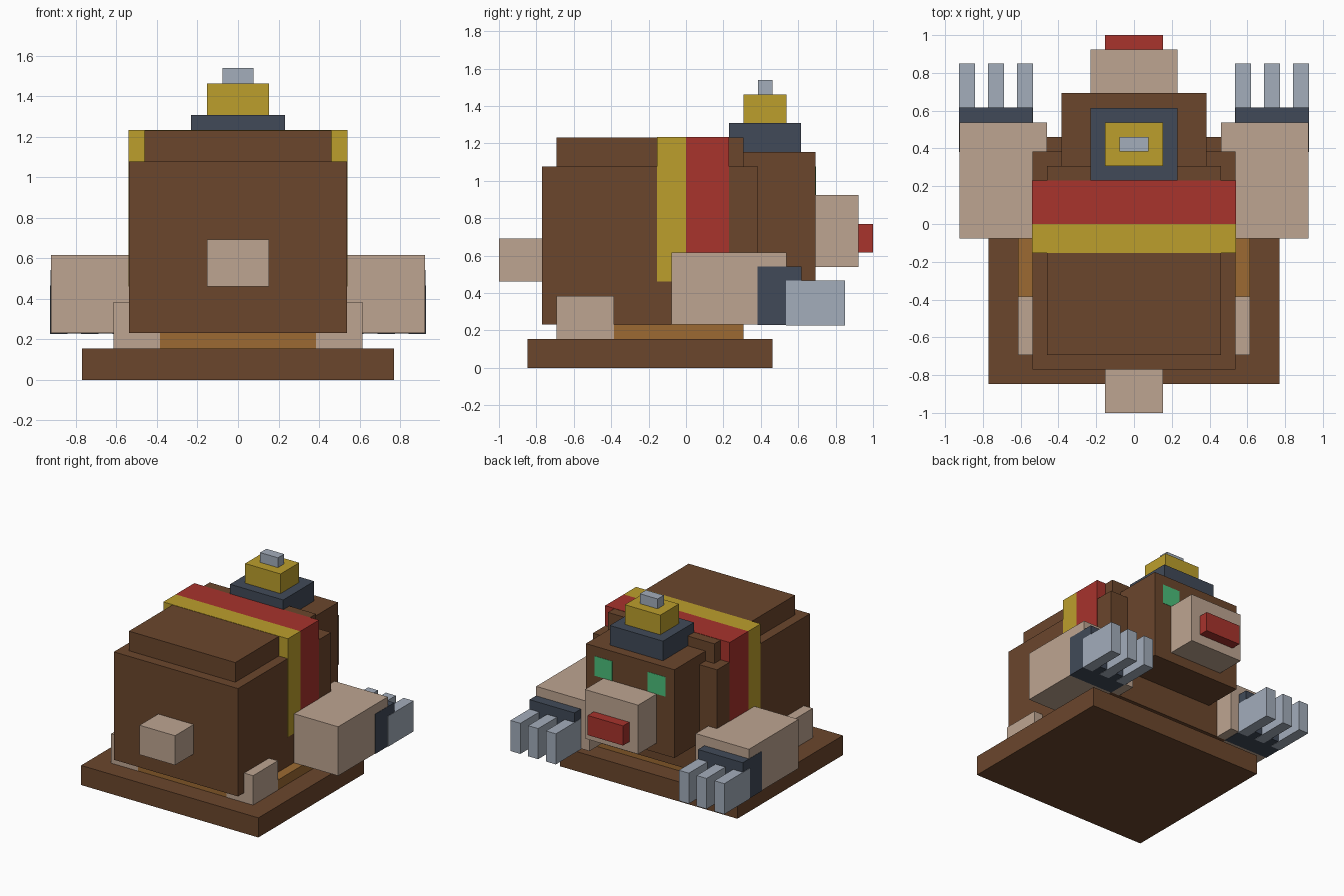
import bpy
from mathutils import Vector

if "Cube" in bpy.data.objects:
    bpy.data.objects.remove(bpy.data.objects["Cube"], do_unlink=True)

U = 1 / 13      # one block of the grid the model is built on
E = 0.03        # small outset that keeps overlapping faces apart


def material(name, hex_code):
    rgb = [int(hex_code[i:i + 2], 16) / 255 for i in (0, 2, 4)]
    linear = [c / 12.92 if c <= 0.04045 else ((c + 0.055) / 1.055) ** 2.4 for c in rgb]
    m = bpy.data.materials.new(name)
    m.use_nodes = True
    m.diffuse_color = (*linear, 1)
    m.node_tree.nodes["Principled BSDF"].inputs["Base Color"].default_value = (*linear, 1)
    return m


brown = material("brown fur", "6B462C")
beige = material("beige skin", "BEA591")
gold = material("gold", "BC9F2C")
red = material("red", "A8332C")
slate = material("dark slate", "414A58")
steel = material("pale steel", "A3ADBB")
ochre = material("ochre", "9C6A32")
green = material("green", "4BBE7A")


def box(name, mat, x, y, z, grow=0.0):
    """Box from (min, max) ranges in blocks, optionally grown on all sides."""
    low = Vector((x[0], y[0], z[0])) - Vector((grow,) * 3)
    high = Vector((x[1], y[1], z[1])) + Vector((grow,) * 3)
    bpy.ops.mesh.primitive_cube_add(size=1, location=(low + high) / 2 * U)
    ob = bpy.context.object
    ob.name = name
    ob.scale = (high - low) * U
    bpy.ops.object.transform_apply(location=False, rotation=False, scale=True)
    ob.data.materials.append(mat)
    return ob


def centred(name, mat, half, y, z, grow=0.0):
    return box(name, mat, (-half, half), y, z, grow)


def pair(name, mat, x, y, z, grow=0.0):
    box("left_" + name, mat, x, y, z, grow)
    box("right_" + name, mat, (-x[1], -x[0]), y, z, grow)


# Stand and cushion
centred("base", brown, 10, (-11, 6), (0, 2))
centred("cushion", ochre, 8 - E, (-9 + E, 4), (2, 3))

# Body, raised back and tail
centred("body", brown, 7, (-10, 5), (3, 14))
centred("raised_back", brown, 6, (-9, 4), (14, 16))
centred("tail", beige, 2, (-13, -10), (6, 9))

# Sash wrapped over the body
centred("gold_sash", gold, 7 + E, (-2, 0), (6, 16 + E))
centred("red_sash", red, 7 + E, (0, 3), (6, 16 + E))

# Head, snout, tongue and eyes
centred("head", brown, 5, (4, 9), (6, 15))
centred("snout", beige, 3, (9, 12), (7, 12))
centred("tongue", red, 2, (12, 13), (8, 10))
pair("eye", green, (2, 4), (9, 9 + E), (12, 14))

# Stepped hat
centred("hat_brim", slate, 3, (3, 8), (15, 17))
centred("hat_crown", gold, 2, (4, 7), (17, 19))
centred("hat_tip", steel, 1, (5, 6), (19, 20))

# Feet, arms and clawed hands
pair("foot", beige, (5, 8), (-9, -5), (2, 5))
pair("arm", beige, (6, 12), (-1, 7), (3, 8))
pair("hand", slate, (7, 12), (5, 8), (3, 7), E)
for i in range(3):
    x = 7 + 2 * i
    pair(f"claw_{i + 1}", steel, (x, x + 1), (7, 11), (3, 6), 2 * E)
